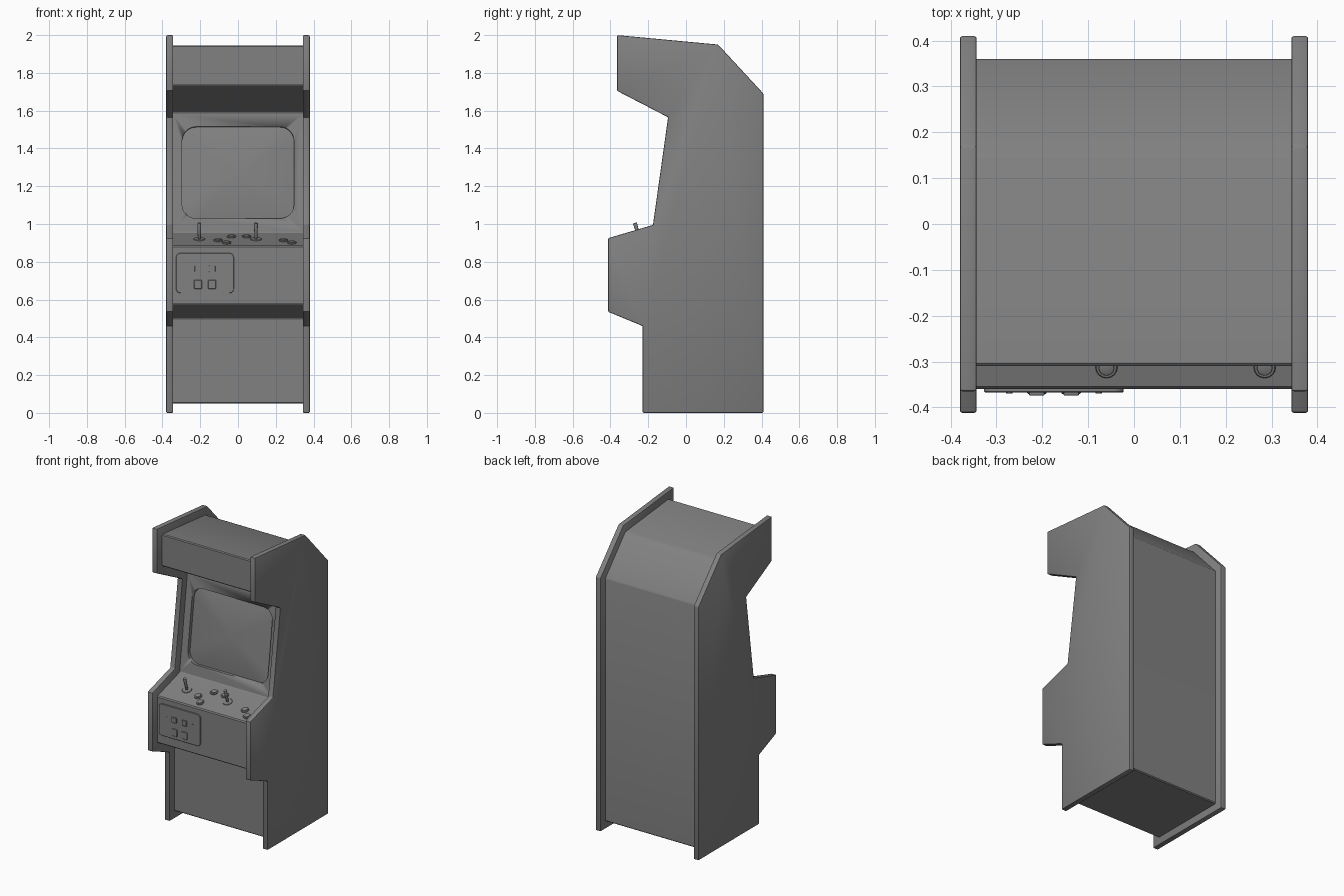
import bpy, bmesh, math
from mathutils import Matrix, Vector

cube = bpy.data.objects.get("Cube")
if cube:
    bpy.data.objects.remove(cube, do_unlink=True)

grey = bpy.data.materials.new("cabinet grey")
grey.use_nodes = True
colour = (0.22, 0.22, 0.22, 1)
grey.diffuse_color = colour
grey.node_tree.nodes["Principled BSDF"].inputs["Base Color"].default_value = colour


def finish(name, bm, matrix, bevel=0, segments=1):
    """Turn a bmesh into a smooth-by-angle object, with optional bevelled edges."""
    mesh = bpy.data.meshes.new(name)
    bm.transform(matrix)
    bm.to_mesh(mesh)
    bm.free()
    mesh.materials.append(grey)
    obj = bpy.data.objects.new(name, mesh)
    bpy.context.collection.objects.link(obj)
    bpy.ops.object.select_all(action='DESELECT')
    obj.select_set(True)
    bpy.context.view_layer.objects.active = obj
    if bevel:
        mod = obj.modifiers.new("bevel", 'BEVEL')
        mod.width, mod.segments = bevel, segments
        mod.limit_method = 'ANGLE'
        bpy.ops.object.modifier_apply(modifier=mod.name)
    bpy.ops.object.shade_smooth_by_angle()
    return obj


def prism(name, points, matrix, low, high, bevel=0, segments=1, taper=1):
    """Extrude a flat outline between two local heights."""
    bm = bmesh.new()
    bottom = [bm.verts.new((x, y, low)) for x, y in points]
    cx = sum(p[0] for p in points) / len(points)
    cy = sum(p[1] for p in points) / len(points)
    top = [bm.verts.new((cx + (x - cx) * taper, cy + (y - cy) * taper, high)) for x, y in points]
    n = len(points)
    bm.faces.new(bottom)
    bm.faces.new(top)
    for i in range(n):
        j = (i + 1) % n
        bm.faces.new((bottom[i], bottom[j], top[j], top[i]))
    bmesh.ops.recalc_face_normals(bm, faces=bm.faces)
    return finish(name, bm, matrix, bevel, segments)


def rounded(cx, cy, w, h, r, steps=6):
    """Counter-clockwise rounded rectangle."""
    pts = []
    for k, (sx, sy) in enumerate(((1, 1), (-1, 1), (-1, -1), (1, -1))):
        for i in range(steps + 1):
            a = (k + i / steps) * math.pi / 2
            pts.append((cx + sx * (w / 2 - r) + r * math.cos(a),
                        cy + sy * (h / 2 - r) + r * math.sin(a)))
    return pts


def circle(cx, cy, r, n=16):
    return [(cx + r * math.cos(2 * math.pi * i / n), cy + r * math.sin(2 * math.pi * i / n))
            for i in range(n)]


def frame(p, q):
    """Local space on a sloped front face: x across, y up the slope, z outwards."""
    u = Vector((0, q[0] - p[0], q[1] - p[1])).normalized()
    n = Vector((1, 0, 0)).cross(u)
    m = Matrix((Vector((1, 0, 0)), u, n)).transposed().to_4x4()
    m.translation = (0, p[0], p[1])
    return m


# profile plane: local x runs along world y, local y along world z
PROFILE = Matrix(((0, 0, 1, 0), (1, 0, 0, 0), (0, 1, 0, 0), (0, 0, 0, 1)))

# Side panels
panel = [(-.365, 2), (.17, 1.95), (.41, 1.69), (.41, 0), (-.23, 0), (-.23, .46),
         (-.412, .535), (-.412, .925), (-.175, .995), (-.095, 1.565), (-.365, 1.705)]
prism("right_side_panel", panel, PROFILE, -.38, -.343, .006, 2)
prism("left_side_panel", panel, PROFILE, .343, .38, .006, 2)

# Cabinet body, set in from the panel edges
deck_front, deck_back, screen_top = (-.36, .885), (-.125, .955), (-.043, 1.59)
body_outline = [(-.31, 1.945), (.15, 1.90), (.36, 1.67), (.36, .05), (-.18, .05), (-.18, .50),
                (-.36, .575), deck_front, deck_back, screen_top, (-.31, 1.735)]
body = prism("cabinet_body", body_outline, PROFILE, -.35, .35, .006, 1)

# Screen opening cut into the body
screen_frame = frame(deck_back, screen_top)
opening = rounded(0, .32, .592, .49, .075, 8)
cutter = prism("screen_cutter", opening, screen_frame, -.035, .05)
cutter.hide_render = True
cut = body.modifiers.new("screen_opening", 'BOOLEAN')
cut.operation, cut.object, cut.solver = 'DIFFERENCE', cutter, 'EXACT'
bpy.context.view_layer.objects.active = body
bpy.ops.object.modifier_apply(modifier=cut.name)
bpy.data.objects.remove(cutter, do_unlink=True)

# Domed screen glass
bm = bmesh.new()
rings = []
for k in range(8):
    s = 1 - k / 8
    rings.append([bm.verts.new((x * s, .32 + (y - .32) * s, -.024 + .022 * (1 - s * s)))
                  for x, y in opening])
centre = bm.verts.new((0, .32, -.002))
count = len(opening)
for i in range(count):
    j = (i + 1) % count
    for a, b in zip(rings, rings[1:]):
        bm.faces.new((a[i], a[j], b[j], b[i]))
    bm.faces.new((rings[-1][i], rings[-1][j], centre))
finish("screen_glass", bm, screen_frame)

# Joysticks on the control deck
deck = frame(deck_front, deck_back)
for side, x in (("right", -.205), ("left", .095)):
    prism(side + "_joystick_base", circle(x, .12, .03), deck, -.002, .004, .002)
    prism(side + "_joystick_stick", circle(x, .12, .0075), deck, 0, .09, .003, 2, 1.4)

# Push buttons
buttons = [(-.105, .095), (-.06, .05), (-.035, .165), (.045, .165), (.24, .095), (.285, .05)]
for i, (x, y) in enumerate(buttons):
    prism(f"button_{i + 1}", circle(x, y, .024), deck, -.002, .006, .002)
    prism(f"button_cap_{i + 1}", circle(x, y, .017), deck, .004, .011, .003, 2)

# Coin door with slots and return flaps
front = frame((-.36, 0), (-.36, 1))
prism("coin_door", rounded(-.175, .74, .305, .212, .022), front, -.002, .007, .002)
for side, x in (("right", -.212), ("left", -.137)):
    prism(side + "_coin_slot", rounded(x, .763, .034, .036, .002, 1), front, 0, .014, .002)
    prism(side + "_coin_return", rounded(x, .68, .042, .048, .003, 1), front, 0, .011, .002)
    prism(side + "_door_lock", circle(x + (.06 if side == "left" else -.06), .765, .007, 12),
          front, 0, .010)
